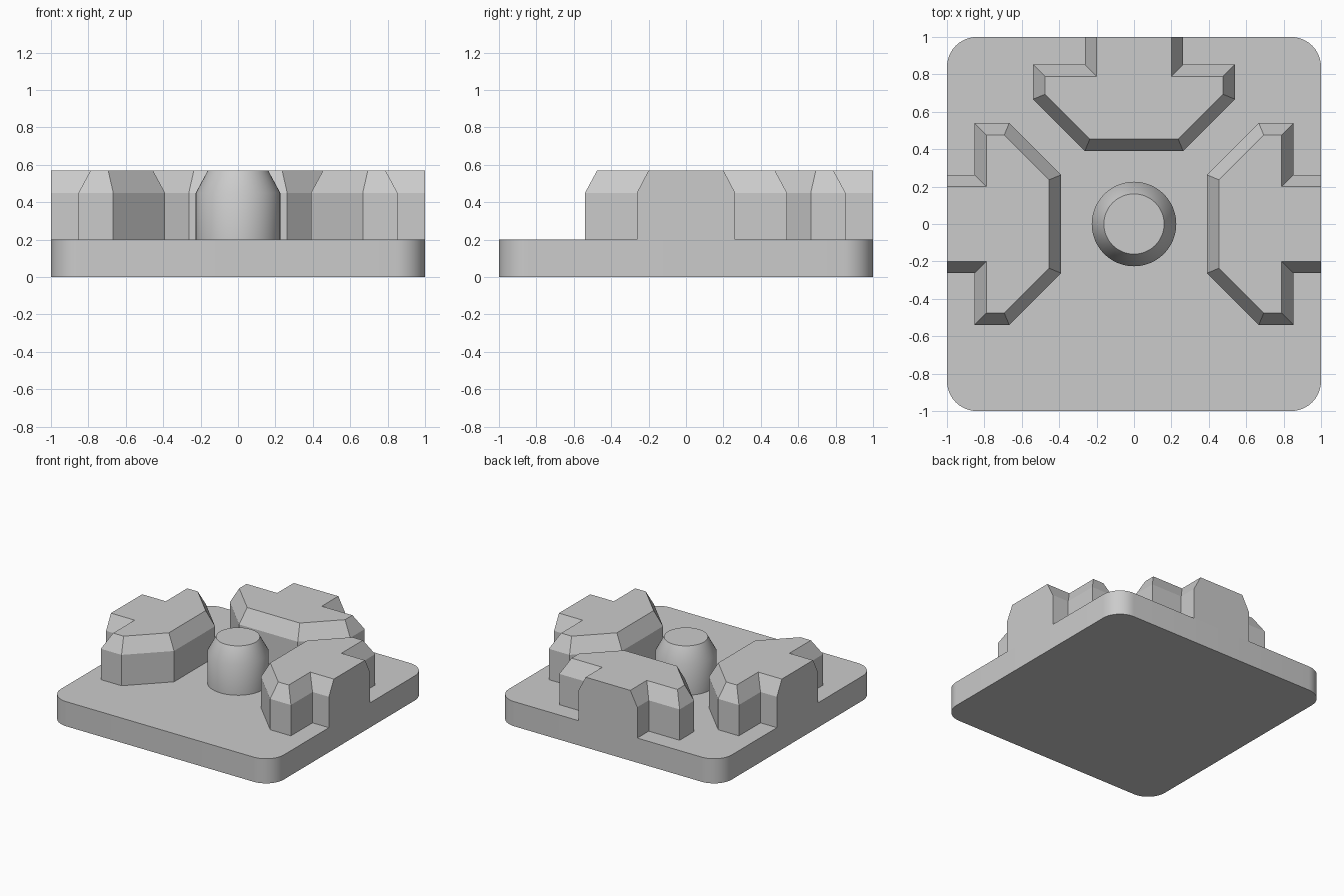
import bpy
import bmesh
import math
from mathutils import Matrix

cube = bpy.data.objects.get("Cube")
if cube:
    bpy.data.objects.remove(cube, do_unlink=True)

grey = bpy.data.materials.new("plain grey")
grey.use_nodes = True
colour = (0.6, 0.6, 0.6, 1)
grey.diffuse_color = colour
grey.node_tree.nodes["Principled BSDF"].inputs["Base Color"].default_value = colour

PLATE_TOP, SHOULDER, TOP = 0.2, 0.45, 0.57


def loft(name, rings, cap_bottom=True, smooth=False):
    """Skin a stack of (outline, height) rings and cap the ends."""
    bm = bmesh.new()
    loops = [[bm.verts.new((x, y, z)) for x, y in outline] for outline, z in rings]
    for low, high in zip(loops, loops[1:]):
        for i in range(len(low)):
            j = (i + 1) % len(low)
            bm.faces.new((low[i], low[j], high[j], high[i]))
    bm.faces.new(loops[-1])
    if cap_bottom:
        bm.faces.new(loops[0][::-1])
    mesh = bpy.data.meshes.new(name)
    bm.to_mesh(mesh)
    bm.free()
    mesh.materials.append(grey)
    obj = bpy.data.objects.new(name, mesh)
    bpy.context.collection.objects.link(obj)
    if smooth:
        bpy.ops.object.select_all(action="DESELECT")
        obj.select_set(True)
        bpy.context.view_layer.objects.active = obj
        bpy.ops.object.shade_smooth_by_angle(angle=math.radians(30))
    return obj


def arc(cx, cy, radius, start, sweep, steps):
    return [(cx + radius * math.cos(start + sweep * i / steps),
             cy + radius * math.sin(start + sweep * i / steps)) for i in range(steps + 1)]


def mirrored(half):
    """Close a half outline by reflecting it across x = 0."""
    return half + [(-x, y) for x, y in reversed(half)]


# Base plate with rounded corners
r = 0.16
plate = []
for k, (sx, sy) in enumerate([(1, 1), (-1, 1), (-1, -1), (1, -1)]):
    plate += arc(sx * (1 - r), sy * (1 - r), r, k * math.pi / 2, math.pi / 2, 10)
loft("base_plate", [(plate, 0), (plate, PLATE_TOP)], smooth=True)

# Central peg with a tapered top
def circle(radius):
    return arc(0, 0, radius, 0, math.tau, 48)[:-1]


loft("centre_peg", [(circle(0.226), PLATE_TOP), (circle(0.226), SHOULDER),
                    (circle(0.161), TOP)], cap_bottom=False, smooth=True)

# Three bevelled blocks flush with the plate edges
foot = mirrored([(0.263, 0.39), (0.54, 0.667), (0.54, 0.853), (0.263, 0.853), (0.263, 1)])
crown = mirrored([(0.236, 0.455), (0.475, 0.694), (0.475, 0.788), (0.2, 0.788), (0.2, 1)])
for name, turn in (("rear_block", 0), ("right_block", 90), ("left_block", -90)):
    block = loft(name, [(foot, PLATE_TOP), (foot, SHOULDER), (crown, TOP)], cap_bottom=False)
    block.data.transform(Matrix.Rotation(math.radians(turn), 4, "Z"))
